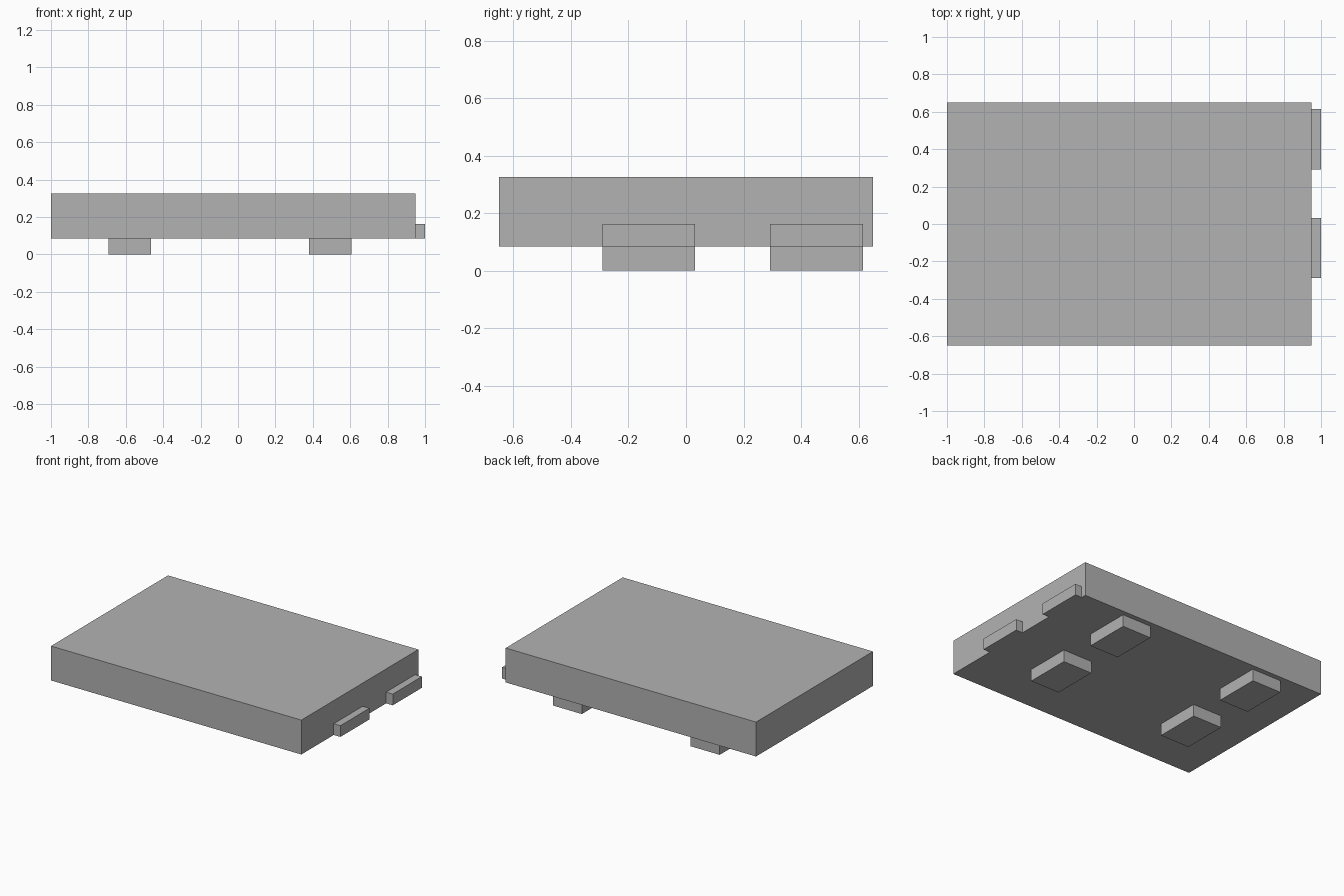
import bpy

# Remove the default cube
if "Cube" in bpy.data.objects:
    bpy.data.objects.remove(bpy.data.objects["Cube"], do_unlink=True)

# Single flat grey
grey = bpy.data.materials.new("plain_grey")
grey.use_nodes = True
colour = (0.448, 0.448, 0.448, 1)
grey.diffuse_color = colour
grey.node_tree.nodes["Principled BSDF"].inputs["Base Color"].default_value = colour


def box(name, x, y, z):
    """Box spanning the given (low, high) ranges."""
    spans = (x, y, z)
    bpy.ops.mesh.primitive_cube_add(size=1, location=[(a + b) / 2 for a, b in spans])
    obj = bpy.context.object
    obj.name = obj.data.name = name
    obj.scale = [b - a for a, b in spans]
    bpy.ops.object.transform_apply(location=False, rotation=False, scale=True)
    obj.data.materials.append(grey)
    return obj


BOTTOM, TOP = 0.084, 0.326
EDGE = 0.948

# Main slab
box("slab", (-1, EDGE), (-0.65, 0.65), (BOTTOM, TOP))

# Two rows, each with an edge tab and a pair of feet
rows = {"front": (-0.29, 0.032), "back": (0.292, 0.615)}
feet = {"right": (-0.693, -0.466), "left": (0.38, 0.606)}
for row, y in rows.items():
    box(f"{row}_edge_tab", (EDGE, 1), y, (BOTTOM, 0.163))
    for side, x in feet.items():
        box(f"{row}_{side}_foot", x, y, (0, BOTTOM))
